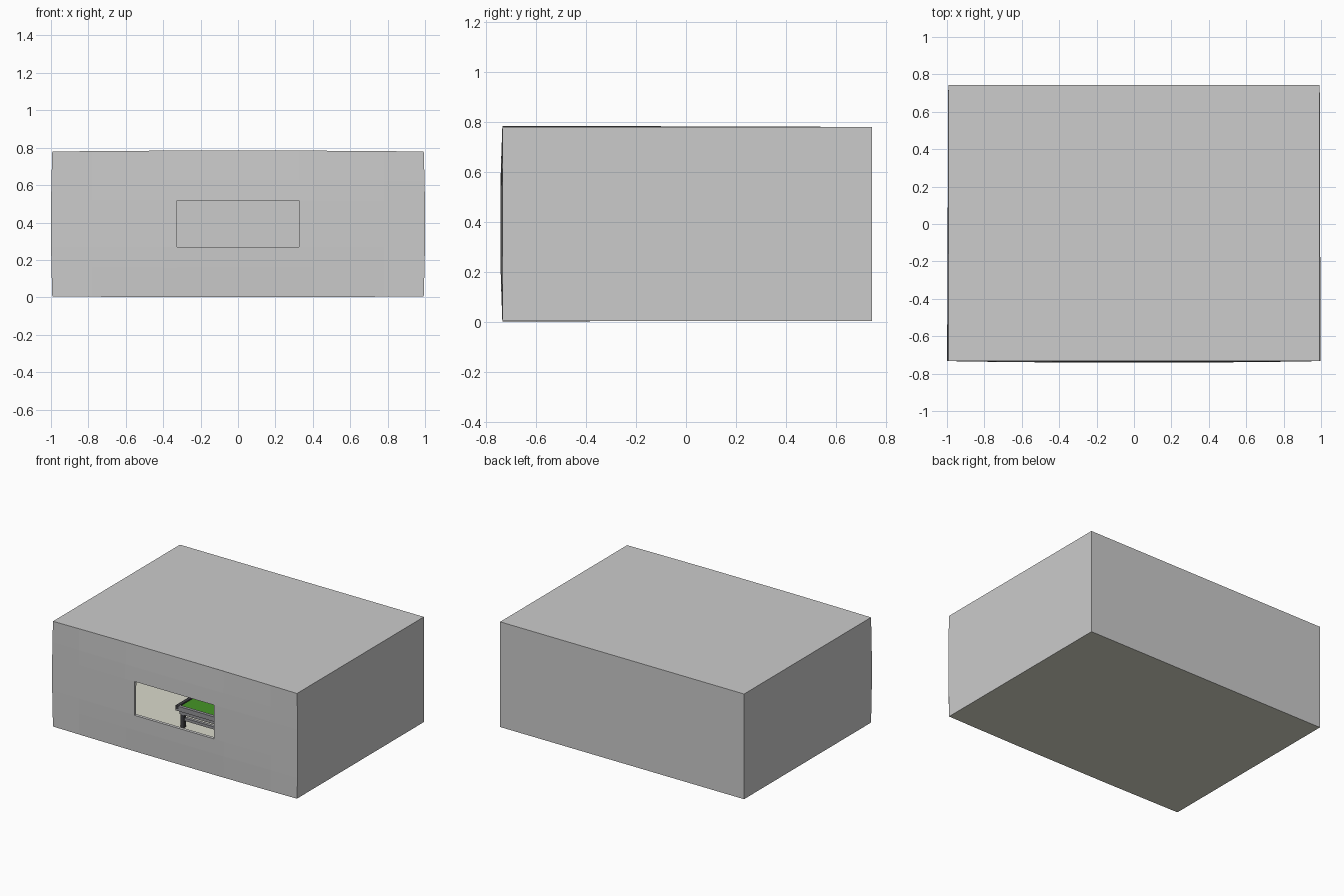
import bpy, bmesh
from mathutils import Vector

if "Cube" in bpy.data.objects:
    bpy.data.objects.remove(bpy.data.objects["Cube"])


def material(name, rgb):
    m = bpy.data.materials.new(name)
    m.diffuse_color = (*rgb, 1)
    m.use_nodes = True
    m.node_tree.nodes["Principled BSDF"].inputs["Base Color"].default_value = m.diffuse_color
    return m


grey = material("wall_grey", (0.8, 0.8, 0.8))
beige = material("floor_beige", (0.7, 0.7, 0.6))
green = material("cloth_green", (0.06, 0.3, 0.02))
dark = material("dark_trim", (0.05, 0.05, 0.055))
steel = material("apron_grey", (0.3, 0.3, 0.32))

# Room shell: slightly bowed front wall with a window opening
W, H, MID = 0.993, 0.387, 0.3925
xs = [-1, -0.78, -0.4, -0.325, 0.325, 0.4, 0.78, 1]
zs = [-1, -0.6, -0.317, 0.325, 0.6, 1]


def bow(t):
    return 1 - t * t


bm = bmesh.new()
grid = []
for w in zs:
    grid.append([bm.verts.new((u * (W + 0.007 * bow(w)) if abs(u) == 1 else u,
                               -0.733 - 0.01 * bow(u) * bow(w),
                               MID + w * (H + (0.0055 * bow(u) if abs(w) == 1 else 0))))
                 for u in xs])
for j in range(len(zs) - 1):
    for i in range(len(xs) - 1):
        if (i, j) != (3, 2):
            bm.faces.new((grid[j][i], grid[j][i + 1], grid[j + 1][i + 1], grid[j + 1][i]))

# Side, top, back walls and floor closing the shell
bl, br, tr, tl = [bm.verts.new((sx * W, 0.743, MID + sz * H))
                  for sx, sz in ((-1, -1), (1, -1), (1, 1), (-1, 1))]
bm.faces.new([bl, br] + grid[0][::-1]).material_index = 1
bm.faces.new([tl, tr] + grid[-1][::-1])
bm.faces.new([bl, tl] + [row[0] for row in grid[::-1]])
bm.faces.new([br, tr] + [row[-1] for row in grid[::-1]])
bm.faces.new([bl, br, tr, tl])
bmesh.ops.recalc_face_normals(bm, faces=bm.faces)
top = max(bm.faces, key=lambda f: f.calc_center_median().z)
if top.normal.z < 0:
    bmesh.ops.reverse_faces(bm, faces=bm.faces)
mesh = bpy.data.meshes.new("room_shell")
bm.to_mesh(mesh)
bm.free()
mesh.materials.append(grey)
mesh.materials.append(beige)
room = bpy.data.objects.new("room_shell", mesh)
bpy.context.collection.objects.link(room)
solid = room.modifiers.new("wall_thickness", "SOLIDIFY")
solid.thickness = 0.022
solid.offset = -1


def box(name, lo, hi, mat):
    lo, hi = Vector(lo), Vector(hi)
    bpy.ops.mesh.primitive_cube_add(size=1, location=(lo + hi) / 2)
    ob = bpy.context.object
    ob.name = name
    ob.scale = hi - lo
    ob.data.materials.append(mat)
    return ob


# Games table: cloth bed, apron, rails, legs and stretchers
X, Y0, Y1, T = 0.30, -0.30, 0.04, 0.18
box("table_bed", (-X + 0.01, Y0 + 0.01, T - 0.03), (X - 0.01, Y1 - 0.01, T - 0.008), green)
box("table_apron", (-X + 0.02, Y0 + 0.02, T - 0.065), (X - 0.02, Y1 - 0.02, T - 0.03), steel)
for n, y in (("front", Y0), ("back", Y1 - 0.024)):
    box(n + "_rail", (-X, y, T - 0.035), (X, y + 0.024, T), steel)
    box(n + "_stretcher", (-X + 0.04, y + 0.03 * (1 if y < -0.1 else -1), 0.07),
        (X - 0.04, y + 0.024 + 0.03 * (1 if y < -0.1 else -1), 0.09), steel)
    for s, x in (("left", -X + 0.04), ("right", X - 0.04)):
        yc = y + (0.035 if y < -0.1 else -0.011)
        box(f"{n}_{s}_leg", (x - 0.014, yc - 0.014, 0.02), (x + 0.014, yc + 0.014, T - 0.06), dark)
for s, x in (("left", -X), ("right", X - 0.024)):
    box(s + "_rail", (x, Y0, T - 0.035), (x + 0.024, Y1, T + 0.001), dark)
